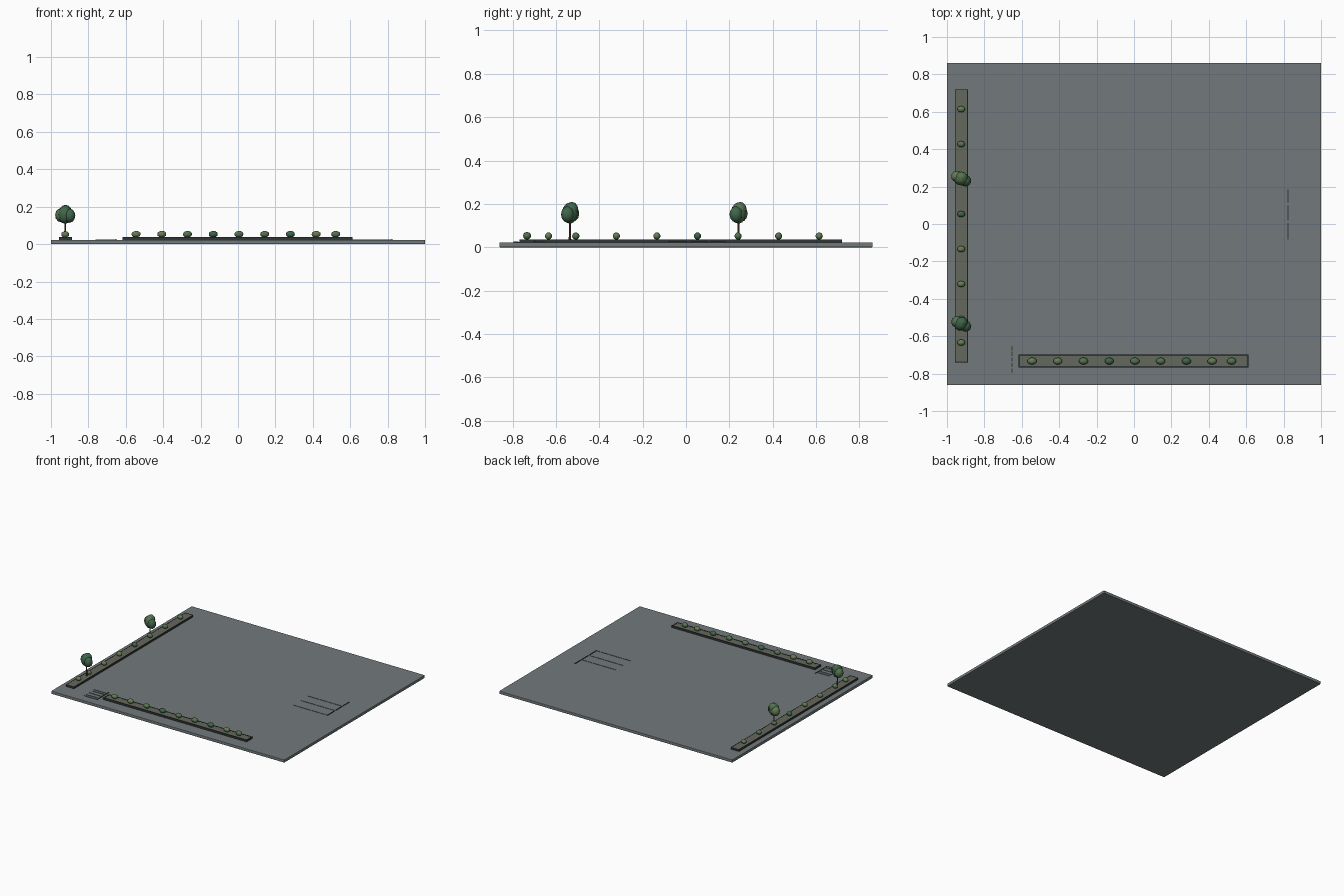
import bpy
from math import radians

if "Cube" in bpy.data.objects:
    bpy.data.objects.remove(bpy.data.objects["Cube"])


def mat(name, r, g, b):
    m = bpy.data.materials.new(name)
    m.diffuse_color = (r, g, b, 1)
    m.use_nodes = True
    m.node_tree.nodes["Principled BSDF"].inputs["Base Color"].default_value = m.diffuse_color
    return m


ASPHALT = mat("asphalt", 0.17, 0.195, 0.2)
CURB = mat("dark_curb", 0.03, 0.035, 0.035)
SOIL = mat("soil", 0.13, 0.14, 0.11)
BARK = mat("bark", 0.1, 0.05, 0.03)
LEAF = [mat("leaf_light", 0.13, 0.2, 0.09), mat("leaf_mid", 0.09, 0.17, 0.08),
        mat("leaf_dark", 0.05, 0.13, 0.07)]
TOP = 0.022


def finish(name, m):
    ob = bpy.context.object
    ob.name = name
    ob.data.materials.append(m)
    return ob


def box(name, x0, x1, y0, y1, z0, z1, m):
    bpy.ops.mesh.primitive_cube_add(size=1, location=((x0 + x1) / 2, (y0 + y1) / 2, (z0 + z1) / 2))
    ob = finish(name, m)
    ob.scale = (x1 - x0, y1 - y0, z1 - z0)
    bpy.ops.object.transform_apply(location=False, rotation=False)
    return ob


def blob(name, loc, size, m, rot=0):
    bpy.ops.mesh.primitive_ico_sphere_add(subdivisions=2, radius=1, location=loc, rotation=(0, 0, rot))
    ob = finish(name, m)
    ob.scale = size
    bpy.ops.object.transform_apply(location=False, rotation=False)
    bpy.ops.object.shade_smooth_by_angle(angle=radians(40))
    return ob


def planter(name, x0, x1, y0, y1, t):
    # soil bed framed by four curb bars
    box(name + "_soil", x0 + t, x1 - t, y0 + t, y1 - t, TOP, 0.036, SOIL)
    for side, a in (("left", (x0, x0 + t, y0, y1)), ("right", (x1 - t, x1, y0, y1)),
                    ("front", (x0 + t, x1 - t, y0, y0 + t)), ("back", (x0 + t, x1 - t, y1 - t, y1))):
        box(name + "_curb_" + side, *a, TOP, 0.037, CURB)


# paved lot
slab = box("paved_lot", -1, 1, -0.861, 0.861, 0, TOP, ASPHALT)
bv = slab.modifiers.new("edge", "BEVEL")
bv.width, bv.segments = 0.003, 2

# planters
planter("side_planter", -0.958, -0.888, -0.74, 0.72, 0.004)
planter("front_planter", -0.618, 0.612, -0.768, -0.698, 0.008)

# shrubs
side_y = [0.614 - 0.187 * i for i in range(7)] + [-0.634]
front_x = [-0.545 + 0.1375 * i for i in range(8)] + [0.522]
for i, y in enumerate(side_y):
    blob("side_shrub", (-0.924, y, 0.052), (0.022, 0.017, 0.017), LEAF[(0, 1, 1, 2, 0, 0, 1, 0)[i]])
for i, x in enumerate(front_x):
    blob("front_shrub", (x, -0.733, 0.053), (0.025, 0.019, 0.018), LEAF[(0, 0, 1, 2, 1, 1, 2, 0, 1)[i]])

# trees: tapered trunk and overlapping crown blobs
CROWN = [((0, 0, 0.158), (0.04, 0.036, 0.05), 1), ((-0.022, 0.012, 0.155), (0.032, 0.031, 0.038), 0),
         ((0.024, -0.011, 0.152), (0.03, 0.031, 0.038), 2), ((0.002, 0.008, 0.175), (0.033, 0.03, 0.035), 1)]
for n, (y, shift) in enumerate(((0.242, 0), (-0.535, 1))):
    bpy.ops.mesh.primitive_cone_add(vertices=10, radius1=0.006, radius2=0.004, depth=0.105,
                                    location=(-0.924, y, 0.0825))
    finish("tree_trunk", BARK)
    for (dx, dy, z), s, c in CROWN:
        blob("tree_crown", (-0.924 + dx, y + dy, z), s, LEAF[min(2, c + shift)], 0.4 * n)

# parking bay: divider lines and wheel stops
for y in (0.104, 0.015, -0.078):
    box("bay_line", 0.53, 0.82, y - 0.002, y + 0.002, TOP, 0.0245, ASPHALT)
for y0, y1 in ((0.113, 0.185), (0.02, 0.1), (-0.083, 0.005)):
    box("wheel_stop", 0.82, 0.826, y0, y1, TOP, 0.026, CURB)

# small bay beside the front planter
for y in (-0.672, -0.697, -0.733, -0.77, -0.793):
    box("small_bay_line", -0.762, -0.655, y - 0.002, y + 0.002, TOP, 0.0255, ASPHALT)
for i in range(5):
    y = -0.795 + 0.03 * i
    box("small_bay_stop", -0.655, -0.65, y, y + 0.022, TOP, 0.026, CURB)
